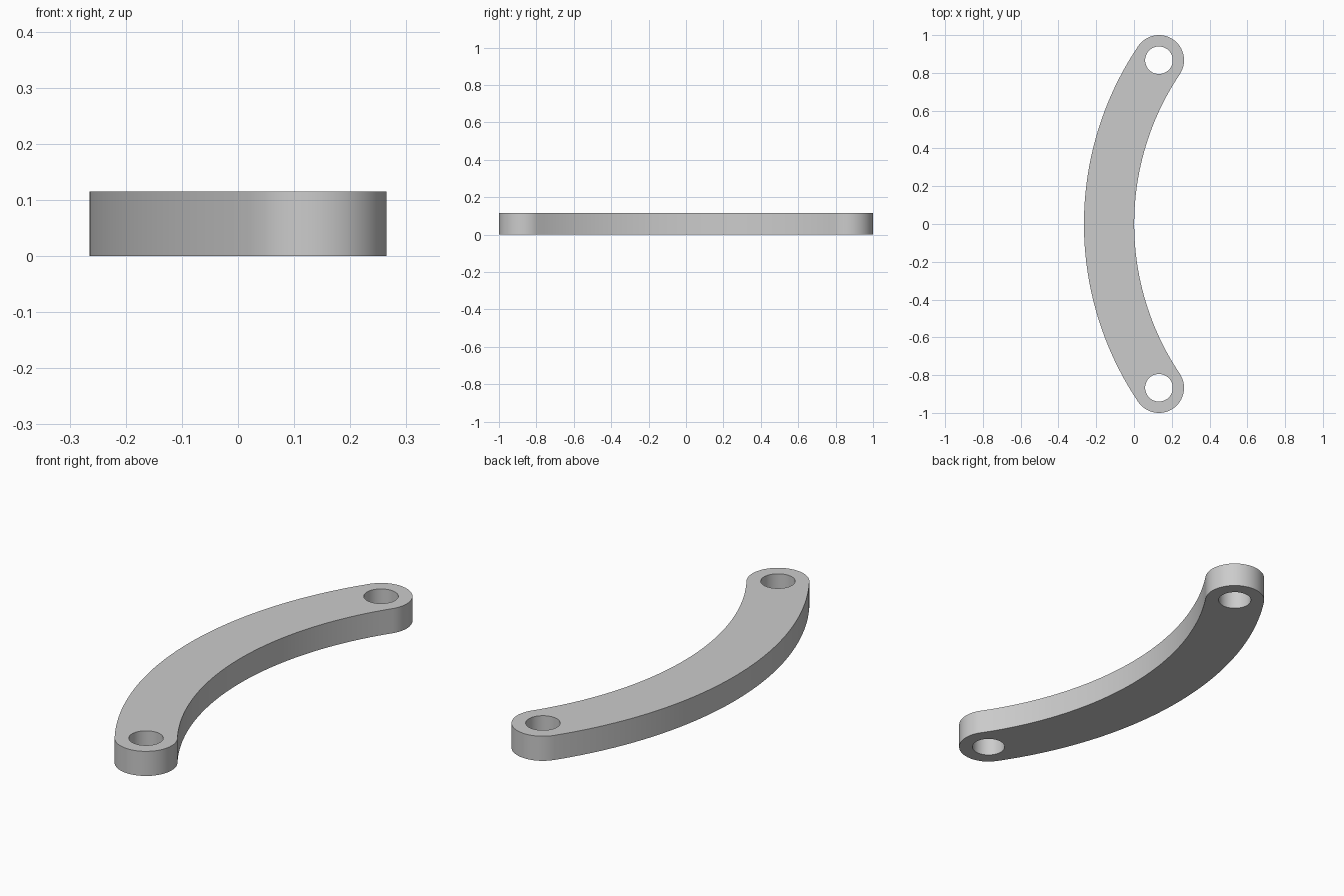
import bpy
import bmesh
from math import asin, cos, sin, pi

cube = bpy.data.objects.get("Cube")
if cube:
    bpy.data.objects.remove(cube, do_unlink=True)

THICK = 0.115        # plate thickness
HALF = 0.133         # half width of the band, also the end radius
HOLE = 0.073         # pin hole radius
END_X, END_Y = 0.132, 0.867
MID_X = -0.132       # centre line at the middle of the arc

# Centre line radius from its chord and rise
rise = END_X - MID_X
R = (END_Y ** 2 + rise ** 2) / (2 * rise)
CX = MID_X + R
SPAN = asin(END_Y / R)


def arc(cx, cy, r, start, end, steps):
    return [(cx + r * cos(start + (end - start) * i / steps),
             cy + r * sin(start + (end - start) * i / steps))
            for i in range(steps + 1)]


# Outline: outer arc, lower rounded end, inner arc, upper rounded end
outline = arc(CX, 0, R + HALF, pi - SPAN, pi + SPAN, 48)
outline += arc(END_X, -END_Y, HALF, pi + SPAN, 2 * pi + SPAN, 32)[1:]
outline += arc(CX, 0, R - HALF, pi + SPAN, pi - SPAN, 48)[1:]
outline += arc(END_X, END_Y, HALF, -SPAN, pi - SPAN, 32)[1:-1]
holes = [arc(END_X, s * END_Y, HOLE, 0, 2 * pi, 48)[:-1] for s in (-1, 1)]

# Fill the outline around the holes and extrude it
bm = bmesh.new()
edges = []
for loop in [outline] + holes:
    verts = [bm.verts.new((x, y, 0)) for x, y in loop]
    edges += [bm.edges.new((v, verts[i - 1])) for i, v in enumerate(verts)]
bmesh.ops.triangle_fill(bm, edges=edges, use_beauty=True, normal=(0, 0, 1))
extruded = bmesh.ops.extrude_face_region(bm, geom=bm.faces[:], use_keep_orig=True)
top = [g for g in extruded["geom"] if isinstance(g, bmesh.types.BMVert)]
bmesh.ops.translate(bm, verts=top, vec=(0, 0, THICK))
bmesh.ops.recalc_face_normals(bm, faces=bm.faces[:])
mesh = bpy.data.meshes.new("curved_link")
bm.to_mesh(mesh)
bm.free()

link = bpy.data.objects.new("curved_link", mesh)
bpy.context.collection.objects.link(link)

# Plain grey material
grey = (0.6, 0.6, 0.6, 1)
mat = bpy.data.materials.new("light grey")
mat.use_nodes = True
mat.diffuse_color = grey
for node in mat.node_tree.nodes:
    if node.type == "BSDF_PRINCIPLED":
        node.inputs["Base Color"].default_value = grey
mesh.materials.append(mat)

# Smooth walls, sharp rims
bpy.ops.object.select_all(action="DESELECT")
link.select_set(True)
bpy.context.view_layer.objects.active = link
bpy.ops.object.shade_smooth_by_angle(angle=pi / 6)
